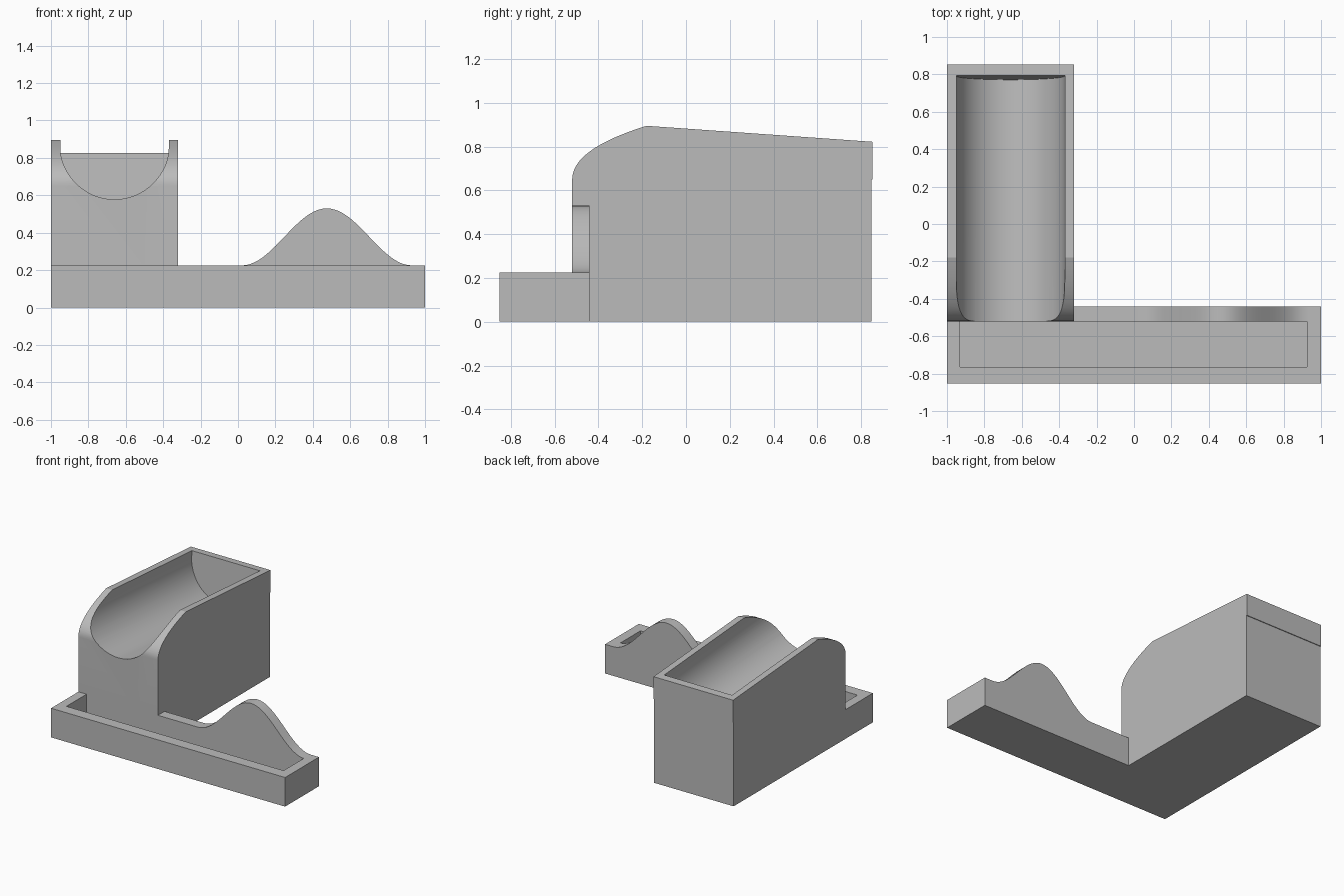
import bpy
import bmesh
import math
from mathutils import Matrix, Vector

cube = bpy.data.objects.get("Cube")
if cube:
    bpy.data.objects.remove(cube, do_unlink=True)

grey = bpy.data.materials.new("plain grey")
grey.use_nodes = True
color = (0.5, 0.5, 0.5, 1)
grey.diffuse_color = color
grey.node_tree.nodes["Principled BSDF"].inputs["Base Color"].default_value = color


def extrude(name, points, offset, matrix=None):
    """Make a solid by extruding a closed outline of 3D points."""
    bm = bmesh.new()
    face = bm.faces.new([bm.verts.new(p) for p in points])
    result = bmesh.ops.extrude_face_region(bm, geom=[face])
    moved = [g for g in result["geom"] if isinstance(g, bmesh.types.BMVert)]
    bmesh.ops.translate(bm, verts=moved, vec=offset)
    bmesh.ops.recalc_face_normals(bm, faces=bm.faces)
    if matrix:
        bm.transform(matrix)
    mesh = bpy.data.meshes.new(name)
    bm.to_mesh(mesh)
    bm.free()
    mesh.materials.append(grey)
    obj = bpy.data.objects.new(name, mesh)
    bpy.context.collection.objects.link(obj)
    return obj


def box(name, x0, x1, y0, y1, z0, z1):
    outline = [(x0, y0, z0), (x1, y0, z0), (x1, y1, z0), (x0, y1, z0)]
    return extrude(name, outline, (0, 0, z1 - z0))


def combine(target, tool, operation):
    """Apply a boolean and discard the tool object."""
    mod = target.modifiers.new(operation, "BOOLEAN")
    mod.operation = operation
    mod.solver = "EXACT"
    mod.object = tool
    bpy.context.view_layer.objects.active = target
    bpy.ops.object.modifier_apply(modifier=mod.name)
    bpy.data.objects.remove(tool, do_unlink=True)


left, right = -1.0, 1.0
front, wall_front, wall_back, back = -0.853, -0.52, -0.44, 0.853
rim = 0.225
block_right = -0.32
peak_y, peak_z, back_z = -0.18, 0.895, 0.822

# Front tray with its long trough
body = box("tray_and_block", left, right, front, wall_back, 0, rim)
trough = box("trough_cutter", -0.93, 0.925, -0.765, wall_front, 0.07, 0.4)
combine(body, trough, "DIFFERENCE")

# Tall block: rounded front shoulder, sloping top, slight step at the back
start, bend, end = Vector((wall_front, 0.65)), Vector((wall_front, 0.79)), Vector((peak_y, peak_z))
side = [(wall_front, 0)]
for i in range(21):
    t = i / 20
    side.append(tuple(start * (1 - t) ** 2 + bend * 2 * t * (1 - t) + end * t * t))
side += [(back, back_z), (back, 0.65), (back - 0.006, 0.65), (back - 0.006, 0)]
block = extrude("block", [(left, y, z) for y, z in side], (block_right - left, 0, 0))

# Round-bottomed channel, tilted to follow the sloping top
radius, drop = 0.29, 0.05
channel = [(radius, 0, 0.3), (-radius, 0, 0.3)]
for i in range(49):
    a = math.pi * (1 + i / 48)
    channel.append((radius * math.cos(a), 0, radius * math.sin(a) - drop))
slope = (back_z - peak_z) / (back - peak_y)
end_y = 0.795
end_z = back_z + slope * (end_y - back)
tilt = Matrix.Translation((-0.66, end_y, end_z)) @ Matrix.Rotation(math.atan(slope), 4, "X")
cutter = extrude("channel_cutter", channel, (0, -1.7, 0), tilt)
combine(block, cutter, "DIFFERENCE")
combine(body, block, "UNION")

# Bell-shaped hump rising from the tray's back wall
centre, half, height = 0.475, 0.455, 0.305
hump = [(centre + half, wall_front, 0.1), (centre - half, wall_front, 0.1)]
for i in range(41):
    u = i / 20 - 1
    z = rim + height * (1 + math.cos(math.pi * u)) / 2
    hump.append((centre + half * u, wall_front, z))
ridge = extrude("hump", hump, (0, wall_back - wall_front, 0))
combine(body, ridge, "UNION")

# Smooth curves, sharp edges
bpy.ops.object.select_all(action="DESELECT")
body.select_set(True)
bpy.context.view_layer.objects.active = body
bpy.ops.object.shade_smooth_by_angle(angle=math.radians(18))
